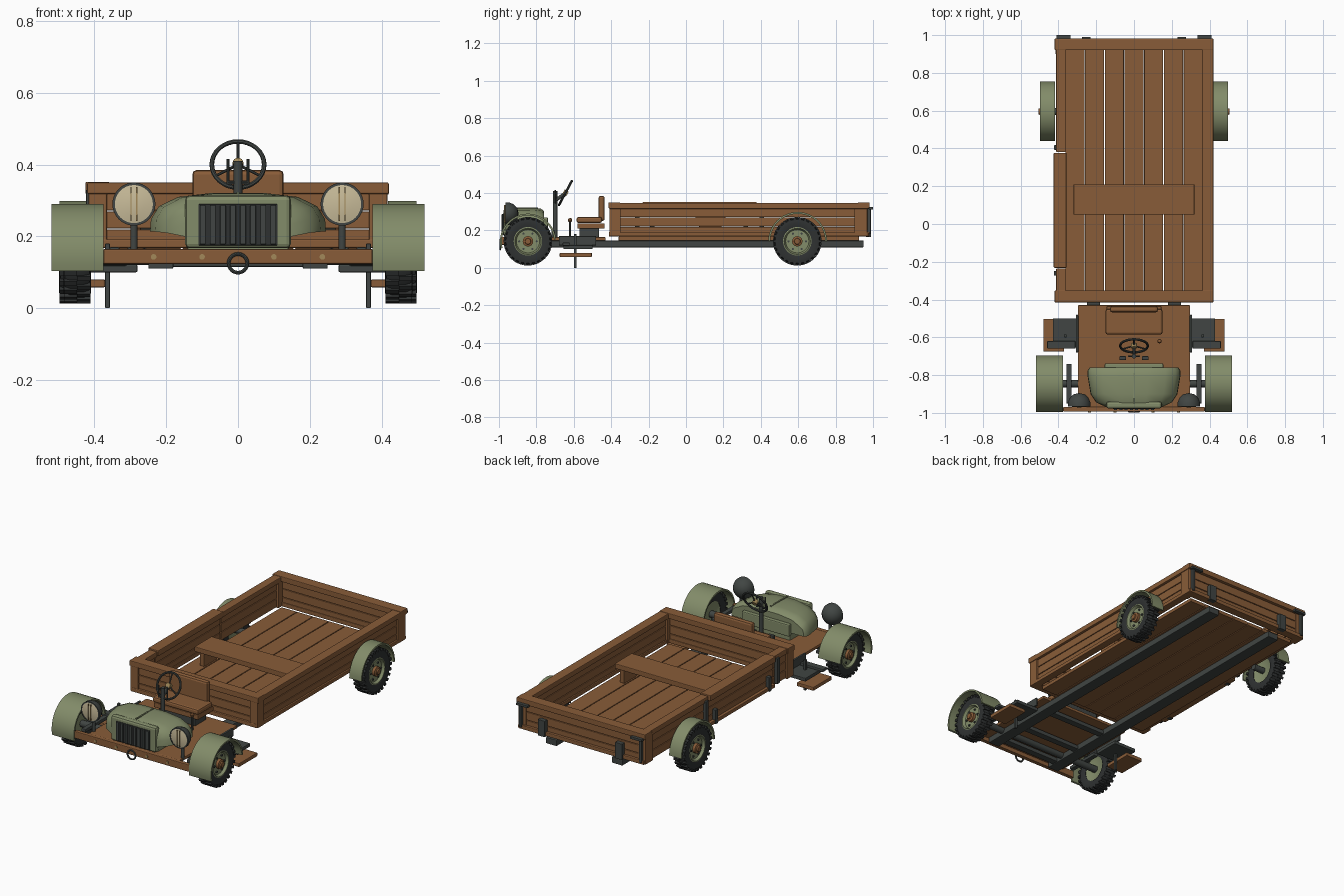
import bpy, bmesh, math
from mathutils import Matrix, Vector

if "Cube" in bpy.data.objects:
    bpy.data.objects.remove(bpy.data.objects["Cube"])


def material(name, r, g, b):
    m = bpy.data.materials.new(name)
    m.diffuse_color = (r, g, b, 1)
    m.use_nodes = True
    m.node_tree.nodes["Principled BSDF"].inputs["Base Color"].default_value = m.diffuse_color
    return m


WOOD = material("brown wood", 0.25, 0.108, 0.04)
GREEN = material("olive green", 0.225, 0.262, 0.142)
DARK = material("dark iron", 0.052, 0.06, 0.056)
TYRE = material("tyre black", 0.028, 0.031, 0.031)
CREAM = material("lamp cream", 0.58, 0.5, 0.32)
BRASS = material("dull brass", 0.36, 0.25, 0.1)


def finish(name, bm, mat, bevel=0, smooth=False):
    bmesh.ops.remove_doubles(bm, verts=bm.verts, dist=1e-5)
    bmesh.ops.recalc_face_normals(bm, faces=bm.faces)
    me = bpy.data.meshes.new(name)
    bm.to_mesh(me)
    bm.free()
    me.materials.append(mat)
    if smooth:
        me.shade_smooth()
        me.set_sharp_from_angle(angle=math.radians(35))
    ob = bpy.data.objects.new(name, me)
    bpy.context.collection.objects.link(ob)
    if bevel:
        mod = ob.modifiers.new("bevel", 'BEVEL')
        mod.width = bevel
        mod.segments = 2
    return ob


def box(name, x, y, z, mat, bevel=0.004):
    """Box from (min, max) pairs."""
    bm = bmesh.new()
    size = Vector((x[1] - x[0], y[1] - y[0], z[1] - z[0]))
    mid = Vector((sum(x), sum(y), sum(z))) / 2
    bmesh.ops.create_cube(bm, size=1, matrix=Matrix.Translation(mid) @ Matrix.Diagonal((*size, 1)))
    return finish(name, bm, mat, bevel)


def pair(name, x, y, z, mat, bevel=0.004):
    """Box on both sides of the truck."""
    for s, side in ((1, "right"), (-1, "left")):
        box(f"{side}_{name}", sorted((s * x[0], s * x[1])), y, z, mat, bevel)


def rod(name, a, b, r, mat, n=12):
    a, b = Vector(a), Vector(b)
    d = b - a
    bm = bmesh.new()
    m = Matrix.Translation((a + b) / 2) @ d.to_track_quat('Z', 'Y').to_matrix().to_4x4()
    bmesh.ops.create_cone(bm, cap_ends=True, segments=n, radius1=r, radius2=r, depth=d.length, matrix=m)
    return finish(name, bm, mat, 0, True)


def lathe(name, prof, mat, at=(0, 0, 0), axis=(1, 0, 0), n=32, closed=False):
    """Spin (radius, offset) points about an axis."""
    bm = bmesh.new()
    rings = [[bm.verts.new((a, r * math.cos(t), r * math.sin(t))) for r, a in prof]
             for t in (2 * math.pi * i / n for i in range(n))]
    k = len(prof)
    for i in range(n):
        p, q = rings[i], rings[(i + 1) % n]
        for j in range(k if closed else k - 1):
            bm.faces.new((p[j], p[(j + 1) % k], q[(j + 1) % k], q[j]))
    ob = finish(name, bm, mat, 0, True)
    ob.matrix_world = Matrix.Translation(at) @ Vector(axis).to_track_quat('X', 'Z').to_matrix().to_4x4()
    return ob


def torus(name, R, r, mat, at, axis):
    prof = [(R + r * math.cos(a), r * math.sin(a)) for a in (i * math.pi / 4 for i in range(8))]
    return lathe(name, prof, mat, at, axis, 32, True)


def fender(name, x0, x1, cy, cz, r, a0, a1):
    """Arched plate; angle 0 points backward, 180 forward."""
    bm = bmesh.new()
    rows = []
    for i in range(25):
        t = math.radians(a0 + (a1 - a0) * i / 24)
        rows.append([bm.verts.new((x, cy + q * math.cos(t), cz + q * math.sin(t)))
                     for x, q in ((x0, r), (x1, r), (x1, r - 0.01), (x0, r - 0.01))])
    for p, q in zip(rows, rows[1:]):
        for j in range(4):
            bm.faces.new((p[j], p[(j + 1) % 4], q[(j + 1) % 4], q[j]))
    bm.faces.new(rows[0])
    bm.faces.new(rows[-1])
    finish(name, bm, GREEN, 0, True)


def wheel(label, s, x, y, z=0.142):
    at, ax = (s * x, y, z), (s, 0, 0)
    lathe(label + "_tyre", [(.072, -.03), (.1, -.038), (.117, -.034), (.123, -.02), (.123, .02),
                            (.117, .034), (.1, .038), (.072, .03)], TYRE, at, ax, 40, True)
    # staggered tread lugs
    bm = bmesh.new()
    for i in range(52):
        m = (Matrix.Translation(at) @ Matrix.Rotation(2 * math.pi * i / 52, 4, 'X')
             @ Matrix.Translation(((i % 2 - .5) * .037, 0, .121)) @ Matrix.Diagonal((.037, .015, .017, 1)))
        bmesh.ops.create_cube(bm, size=1, matrix=m)
    finish(label + "_tread", bm, TYRE)
    lathe(label + "_rim", [(0, -.02), (.06, -.02), (.077, -.031), (.077, .031), (.07, .033),
                           (.062, .018), (0, .018)], GREEN, at, ax)
    lathe(label + "_hub", [(.028, .015), (.028, .034), (.017, .038), (.015, .045), (0, .045)], WOOD, at, ax, 16)
    for i in range(6):
        t = i * math.pi / 3
        p = Vector(at) + Vector((s * .016, .047 * math.cos(t), .047 * math.sin(t)))
        rod(f"{label}_bolt_{i}", p, p + Vector((s * .009, 0, 0)), .006, DARK, 8)


# wheels and fenders
for s, side in ((1, "right"), (-1, "left")):
    wheel("front_" + side, s, .448, -.845)
    wheel("rear_" + side, s, .46, .595)
    fender(f"front_{side}_fender", s * .375, s * .52, -.845, .14, .15, 5, 194)
    fender(f"rear_{side}_fender", s * .418, s * .497, .597, .142, .157, 0, 180)
    rod(f"rear_{side}_axle_stub", (s * .37, .595, .142), (s * .45, .595, .142), .018, DARK)

# chassis
pair("chassis_rail", (.18, .25), (-.96, .95), (.11, .146), DARK)
for i, y in enumerate((-.9, -.72, -.5)):
    box(f"crossmember_{i}", (-.2, .2), (y - .02, y + .02), (.115, .14), DARK)
rod("front_axle", (-.43, -.845, .14), (.43, -.845, .14), .02, DARK)
pair("leaf_spring", (.33, .358), (-.95, -.74), (.15, .17), DARK)

# cab floor, bumper and tow ring
box("cab_floor", (-.297, .297), (-.97, -.43), (.146, .164), WOOD)
box("bumper", (-.375, .375), (-.993, -.968), (.123, .165), WOOD)
for i, x in enumerate((-.235, -.1, .1, .235)):
    rod(f"bumper_bolt_{i}", (x, -.997, .143), (x, -.985, .143), .008, BRASS)
torus("tow_ring", .026, .005, DARK, (0, -.993, .125), (0, 1, 0))

# side steps
pair("step_plate", (.28, .43), (-.655, -.5), (.1, .121), DARK)
pair("step_bar", (.31, .46), (-.66, -.62), (.118, .135), DARK)
pair("step_board", (.37, .48), (-.675, -.503), (.058, .08), WOOD)
pair("step_hanger", (.357, .37), (-.6, -.585), (0, .18), DARK, .002)
pair("floor_bracket", (.295, .308), (-.68, -.48), (.12, .17), DARK)

# hood lofted from arched sections
bm = bmesh.new()
rows = []
for y, w, zb, zt in ((-.968, .15, .2, .305), (-.945, .2, .21, .314), (-.9, .23, .213, .32),
                     (-.81, .245, .213, .322), (-.775, .245, .213, .317), (-.76, .235, .215, .305)):
    half = [(w, zb), (w * .99, zb + .035), (w * .9, zt - .038), (w * .68, zt - .012), (w * .3, zt - .001)]
    rows.append([bm.verts.new((x, y, z)) for x, z in half + [(-x, z) for x, z in reversed(half)]])
for p, q in zip(rows, rows[1:]):
    for j in range(10):
        bm.faces.new((p[j], p[(j + 1) % 10], q[(j + 1) % 10], q[j]))
bm.faces.new(rows[0])
bm.faces.new(rows[-1])
finish("hood", bm, GREEN, 0, True)
box("engine_block", (-.14, .14), (-.95, -.77), (.16, .23), GREEN)
box("dashboard", (-.155, .155), (-.765, -.738), (.2, .27), GREEN, .006)
box("hood_hinge", (-.004, .004), (-.95, -.79), (.318, .324), GREEN, 0)

# grille
box("grille_shell", (-.147, .147), (-.977, -.94), (.167, .314), GREEN, .012)
box("grille_back", (-.11, .11), (-.98, -.97), (.175, .29), TYRE, .002)
for i in range(8):
    x = -.098 + i * .028
    box(f"grille_slat_{i}", (x - .008, x + .008), (-.986, -.976), (.178, .287), DARK, .002)

# headlamps
for s, side in ((1, "right"), (-1, "left")):
    c = (s * .29, -.94, .29)
    lathe(side + "_lamp_case", [(0, -.045), (.03, -.038), (.05, -.018), (.06, .006), (.06, .026),
                                (.053, .026), (.053, .018)], DARK, c, (0, -1, 0))
    lathe(side + "_lamp_lens", [(.055, .016), (.055, .024), (.03, .029), (0, .031)], CREAM, c, (0, -1, 0))
    for k in (-.008, .008):
        box(f"{side}_lens_rib", (c[0] + k - .0015, c[0] + k + .0015), (-.973, -.96), (.243, .337), BRASS, 0)
    rod(side + "_lamp_post", (c[0], -.93, .15), (c[0], -.93, .24), .01, DARK)

# steering wheel, column and levers
hub = Vector((0, -.645, .4))
axis = Vector((0, .88, -.47)).normalized()
torus("steering_wheel", .073, .0065, DARK, hub, axis)
up = Vector((0, .47, .88)).normalized()
for i, t in enumerate((0, 2.094, 4.189)):
    rod(f"steering_spoke_{i}", hub, hub + .072 * (math.cos(t) * up + math.sin(t) * Vector((1, 0, 0))), .004, DARK, 8)
rod("steering_hub", hub - axis * .012, hub + axis * .012, .015, BRASS, 16)
rod("steering_shaft", hub, (0, -.705, .355), .009, DARK)
rod("steering_column", (0, -.7, .16), (0, -.7, .41), .012, DARK)
for x in (-.028, .028):
    rod("hand_lever", (x, -.7, .345), (x, -.7, .416), .004, DARK, 8)
rod("lever_bracket", (-.028, -.7, .35), (.028, -.7, .35), .005, DARK, 8)
rod("gear_lever", (.135, -.62, .16), (.135, -.62, .25), .006, DARK, 8)
lathe("gear_knob", [(0, -.012), (.009, -.008), (.012, 0), (.009, .008), (0, .012)], WOOD,
      (.135, -.62, .255), (0, 0, 1), 12)
for x in (-.06, .06):
    box("pedal", (x - .018, x + .018), (-.72, -.7), (.165, .2), DARK)

# driver seat
box("seat_base", (-.12, .12), (-.57, -.465), (.164, .212), DARK)
box("seat_pan", (-.145, .145), (-.58, -.435), (.21, .238), WOOD)
box("seat_cushion", (-.15, .15), (-.585, -.45), (.24, .272), WOOD, .01)
box("seat_back", (-.127, .127), (-.468, -.435), (.25, .385), WOOD, .012)

# cargo floor planks
for i in range(7):
    x = -.365 + i * .1043
    box(f"floor_plank_{i}", (x + .002, x + .1023), (-.36, .925), (.146, .167), WOOD, .002)

# cargo side walls: stacked boards, rails and posts
for i in range(3):
    z = (.172 + i * .05, .219 + i * .05)
    box(f"right_wall_board_{i}", (.378, .405), (-.4, .96), z, WOOD, .003)
    for j, y in enumerate(((-.4, -.235), (-.23, .375), (.38, .96))):
        box(f"left_wall_board_{i}_{j}", (-.405, -.378), y, z, WOOD, .003)
    box(f"front_wall_board_{i}", (-.4, .4), (-.4, -.37), z, WOOD, .003)
    box(f"tailgate_board_{i}", (-.4, .4), (.935, .965), z, WOOD, .003)
box("right_top_rail", (.362, .42), (-.41, .975), (.316, .347), WOOD)
box("left_front_top_rail", (-.412, -.362), (-.41, -.235), (.316, .347), WOOD)
box("left_rear_top_rail", (-.412, -.362), (.38, .975), (.316, .347), WOOD)
box("side_gate_top_rail", (-.425, -.358), (-.232, .377), (.318, .352), WOOD)
box("side_gate_bottom_rail", (-.422, -.372), (-.232, .377), (.168, .19), WOOD)
box("right_bottom_rail", (.37, .415), (-.41, .975), (.168, .19), WOOD)
for y0, y1 in ((-.41, -.35), (.9, .97)):
    pair("corner_post", (.365, .416), (y0, y1), (.168, .335), WOOD)
box("front_top_rail", (-.42, .42), (-.415, -.352), (.318, .35), WOOD)
box("front_bottom_rail", (-.41, .41), (-.412, -.365), (.168, .192), WOOD)
box("tailgate_top_rail", (-.42, .42), (.92, .982), (.318, .35), WOOD)
box("tailgate_bottom_rail", (-.41, .41), (.93, .98), (.168, .192), WOOD)

# bench across the bed
box("bench_seat", (-.32, .32), (.05, .21), (.25, .28), WOOD)
pair("bench_leg", (.27, .3), (.07, .19), (.165, .252), WOOD)

# iron straps and latches
pair("tailgate_latch", (.335, .41), (.978, 1.0), (.312, .326), DARK, .002)
pair("tailgate_corner_strap", (.385, .4), (.965, .988), (.18, .32), DARK, .002)
pair("tailgate_hinge", (.23, .275), (.962, .99), (.165, .26), DARK, .002)
for y in (-.26, .405):
    box("side_gate_latch", (-.423, -.4), (y - .012, y + .012), (.18, .33), DARK, .002)
for y in (-.18, .32):
    box("side_gate_hinge", (-.426, -.4), (y - .012, y + .012), (.166, .25), DARK, .002)
